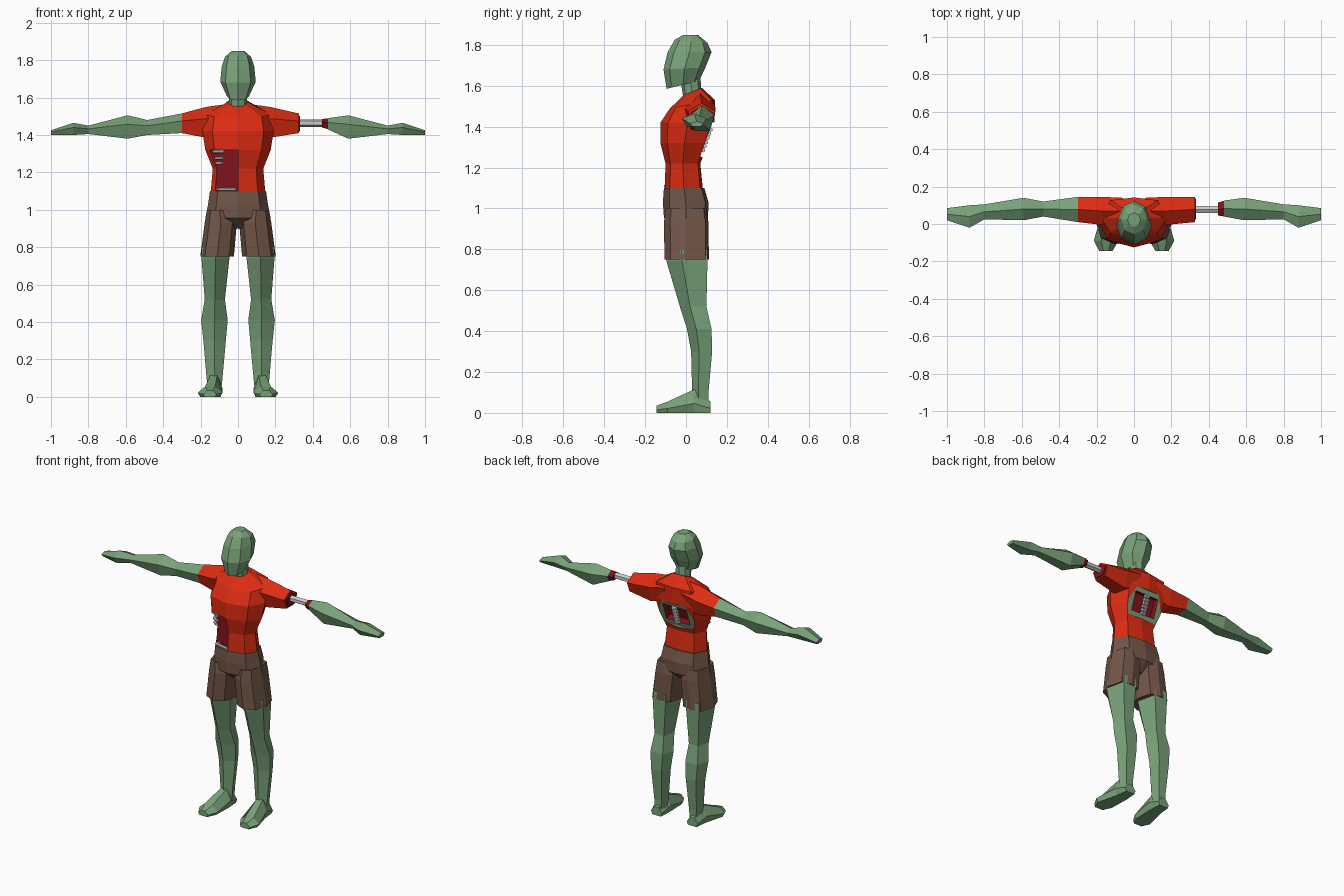
import bpy, bmesh, math
from mathutils import Matrix, Vector

if "Cube" in bpy.data.objects:
    bpy.data.objects.remove(bpy.data.objects["Cube"])


def material(name, rgb):
    m = bpy.data.materials.new(name)
    m.diffuse_color = (*rgb, 1)
    m.use_nodes = True
    m.node_tree.nodes["Principled BSDF"].inputs["Base Color"].default_value = m.diffuse_color
    return m


SKIN = material("skin", (0.19, 0.36, 0.19))
SHIRT = material("shirt", (0.72, 0.025, 0.006))
FLESH = material("flesh", (0.22, 0.006, 0.012))
CLOTH = material("shorts", (0.17, 0.095, 0.065))
BONE = material("bone", (0.62, 0.62, 0.6))


def poly(n, start):
    """Regular polygon stretched to the unit square."""
    p = [(math.cos(start + math.tau * i / n), math.sin(start + math.tau * i / n)) for i in range(n)]
    lo = [min(q[k] for q in p) for k in (0, 1)]
    hi = [max(q[k] for q in p) for k in (0, 1)]
    return [tuple((q[k] - lo[k]) / (hi[k] - lo[k]) for k in (0, 1)) for q in p]


ARM = poly(5, math.pi / 2)       # ridge on top
LEG = poly(5, -math.pi / 2)      # ridge in front
HEX = poly(6, math.pi / 6)
OCT = poly(8, 0)
CHEST = [(.5, 0), (.86, .14), (1, .5), (.86, .93), (.5, 1), (.14, .93), (0, .5), (.14, .14)]
SOLE = [(.1, 0), (.9, 0), (1, .4), (.7, 1), (.3, 1), (0, .4)]


def finish(bm, name, mats):
    bmesh.ops.recalc_face_normals(bm, faces=bm.faces)
    me = bpy.data.meshes.new(name)
    bm.to_mesh(me)
    bm.free()
    for m in mats:
        me.materials.append(m)
    ob = bpy.data.objects.new(name, me)
    bpy.context.collection.objects.link(ob)
    return ob


def loft(name, mats, axis, rings, profile, side=1):
    """Rings are (t, u0, u1, v0, v1); t may be a (low v, high v) pair for a tilted ring."""
    bm = bmesh.new()
    loops = []
    for t, u0, u1, v0, v1 in rings:
        t0, t1 = t if isinstance(t, tuple) else (t, t)
        loop = []
        for a, b in profile:
            u, v, w = u0 + (u1 - u0) * a, v0 + (v1 - v0) * b, t0 + (t1 - t0) * b
            x, y, z = {'x': (w, u, v), 'y': (u, w, v), 'z': (u, v, w)}[axis]
            loop.append(bm.verts.new((side * x, y, z)))
        loops.append(loop)
    n = len(profile)
    for a, b in zip(loops, loops[1:]):
        for i in range(n):
            j = (i + 1) % n
            bm.faces.new((a[i], a[j], b[j], b[i]))
    bm.faces.new(loops[0])
    bm.faces.new(loops[-1])
    return finish(bm, name, mats)


def rod(name, p, q, r, mat, n=6):
    p, q = Vector(p), Vector(q)
    bm = bmesh.new()
    bmesh.ops.create_cone(bm, cap_ends=True, segments=n, radius1=r, radius2=r, depth=(q - p).length)
    rot = (q - p).to_track_quat('Z', 'Y').to_matrix().to_4x4()
    bmesh.ops.transform(bm, matrix=Matrix.Translation((p + q) / 2) @ rot, verts=bm.verts)
    return finish(bm, name, [mat])


def carve(target, centre, size, tilt, index):
    """Cut a box out of the target; the cut walls get the material slot given."""
    bm = bmesh.new()
    bmesh.ops.create_cube(bm, size=1)
    mat = Matrix.Translation(centre) @ Matrix.Rotation(tilt, 4, 'X') @ Matrix.Diagonal((*size, 1))
    bmesh.ops.transform(bm, matrix=mat, verts=bm.verts)
    for f in bm.faces:
        f.material_index = index
    cutter = finish(bm, "cutter", [SHIRT, SKIN, FLESH])
    cutter.hide_render = True
    mod = target.modifiers.new("wound", 'BOOLEAN')
    mod.operation, mod.solver, mod.object = 'DIFFERENCE', 'EXACT', cutter
    bpy.context.view_layer.objects.active = target
    bpy.ops.object.modifier_apply(modifier=mod.name)
    bpy.data.objects.remove(cutter)


# Head and neck
loft("head", [SKIN], 'z', [
    ((1.585, 1.625), -.058, .058, -.095, .065), ((1.68, 1.69), -.095, .095, -.11, .095),
    ((1.765, 1.765), -.087, .087, -.09, .125), ((1.825, 1.81), -.07, .07, -.055, .105),
    (1.848, -.035, .035, -.015, .06)], OCT)
loft("neck", [SKIN], 'z', [(1.52, -.05, .05, -.01, .08), (1.65, -.045, .045, -.03, .07)], OCT)

# Torso in a torn shirt
torso = loft("shirt", [SHIRT, SKIN, FLESH], 'z', [
    (1.07, -.148, .148, -.105, .085), (1.22, -.135, .135, -.10, .07),
    (1.32, -.175, .175, -.125, .11), (1.42, -.19, .19, -.125, .14),
    ((1.49, 1.53), -.175, .175, -.078, .142), ((1.555, 1.59), -.06, .06, -.01, .078)], CHEST)
carve(torso, (-.15, -.15, 1.21), (.3, .2, .22), 0, 2)
n = Vector((0, math.cos(.34), -math.sin(.34)))
mid = Vector((0, .111, 1.335))
carve(torso, mid + n * .038, (.25, .1, .18), -.34, 1)
carve(torso, mid + n * .0, (.17, .1, .12), -.34, 2)

# Exposed spine and ribs
for i in range(6):
    t = i / 5
    p = Vector((0, .084 + .035 * t, 1.285 + .10 * t))
    rod("vertebra", p - Vector((.016, 0, 0)), p + Vector((.016, 0, 0)), .011, BONE)
for z, x0, x1 in ((1.31, -.13, -.075), (1.275, -.12, -.08), (1.25, -.115, -.085), (1.11, -.105, -.01)):
    rod("rib", (x0, -.075, z), (x1, -.10, z), .009, BONE)
    rod("rib_root", (x0, -.075, z), (x0 + .01, -.04, z), .008, BONE)

# Sleeves and arms
forearm = [(.59, .02, .14, 1.38, 1.505), (.80, .025, .105, 1.405, 1.45),
           (.88, -.02, .10, 1.40, 1.465), (1.0, .02, .085, 1.40, 1.425)]
for side, cuff in ((-1, .30), (1, .325)):
    loft("sleeve", [SHIRT], 'x', [
        (.06, .0, .14, 1.42, 1.565), (.17, -.005, .145, 1.385, 1.55),
        (cuff, .01, .145, 1.41, 1.515)], ARM, side)
loft("whole_arm", [SKIN], 'x', [(.30, .01, .145, 1.41, 1.515),
     (.485, .04, .12, 1.40, 1.48)] + forearm, ARM, -1)
loft("torn_forearm", [SKIN], 'x', [(.48, .04, .125, 1.43, 1.49)] + forearm, ARM)
loft("forearm_stump", [FLESH], 'x', [(.45, .045, .115, 1.44, 1.485), (.485, .04, .125, 1.43, 1.49)], ARM)
loft("shoulder_stump", [FLESH], 'x', [(.30, .02, .14, 1.415, 1.505), (.332, .025, .135, 1.42, 1.50)], ARM)
rod("arm_bone", (.32, .078, 1.463), (.46, .078, 1.463), .021, BONE)

# Shorts
loft("shorts_hips", [CLOTH], 'z', [
    (1.10, -.15, .15, -.108, .09), (1.03, -.16, .16, -.113, .11),
    (.955, -.175, .175, -.108, .108), (.90, -.06, .06, -.04, .05)], CHEST)
for side in (-1, 1):
    loft("shorts_leg", [CLOTH], 'z', [
        (1.0, .03, .165, -.10, .10), (.93, .006, .178, -.108, .11),
        (.75, .022, .202, -.105, .112)], CHEST, side)
    # Legs and feet
    loft("leg", [SKIN], 'z', [
        (.80, .045, .195, -.10, .105), (.74, .046, .195, -.095, .105),
        (.52, .07, .178, -.03, .10), (.41, .055, .197, .005, .125),
        (.30, .065, .185, .025, .128), (.10, .083, .168, .03, .11),
        (.03, .09, .16, .035, .11)], LEG, side)
    loft("foot", [SKIN], 'y', [
        (.12, .09, .168, 0, .055), (.04, .083, .178, 0, .115),
        (-.09, .083, .215, 0, .055), (-.145, .115, .185, 0, .035)], SOLE, side)
